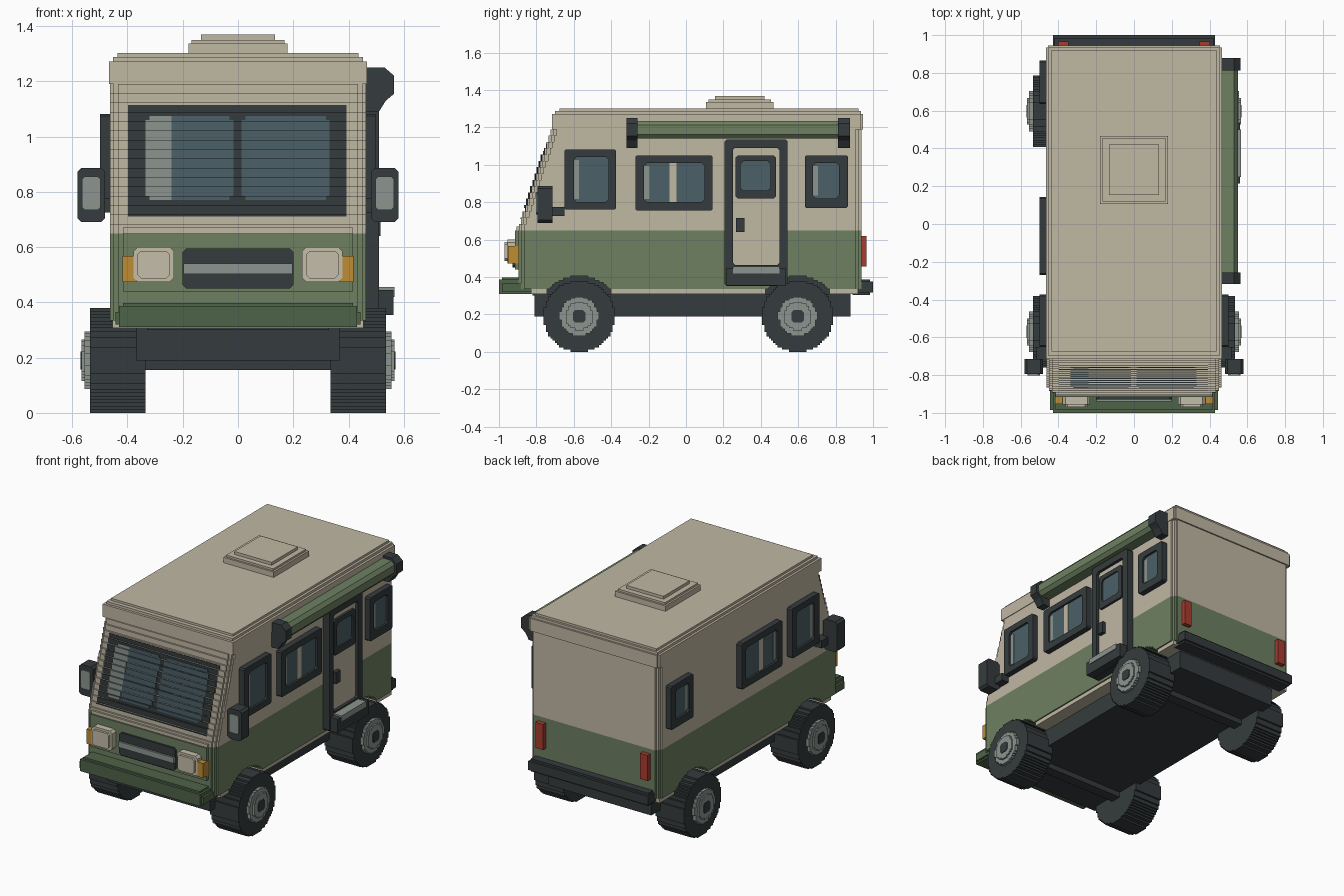
import bpy, bmesh, math

cube = bpy.data.objects.get("Cube")
if cube:
    bpy.data.objects.remove(cube)


def material(name, rgb):
    lin = [((c / 255 + 0.055) / 1.055) ** 2.4 for c in rgb] + [1]
    m = bpy.data.materials.new(name)
    m.use_nodes = True
    m.diffuse_color = lin
    bsdf = m.node_tree.nodes["Principled BSDF"]
    bsdf.inputs["Base Color"].default_value = lin
    bsdf.inputs["Roughness"].default_value = 0.8
    return m


CREAM = material("cream", (192, 184, 164))
GREEN = material("sage green", (109, 128, 97))
DEEP = material("deep green", (79, 99, 72))
DARK = material("charcoal", (53, 59, 61))
GLASS = material("blue glass", (75, 96, 104))
GREY = material("light grey", (140, 149, 143))
AMBER = material("amber", (190, 140, 52))
RED = material("tail red", (168, 60, 46))
LAMP = material("lamp ivory", (196, 189, 168))


def finish(name, bm, mat):
    bmesh.ops.recalc_face_normals(bm, faces=bm.faces)
    me = bpy.data.meshes.new(name)
    bm.to_mesh(me)
    bm.free()
    me.materials.append(mat)
    ob = bpy.data.objects.new(name, me)
    bpy.context.collection.objects.link(ob)
    return ob


def prism(name, pts, a, b, mat, axis="x"):
    """Extrude an outline of (y, z) along x, or of (x, z) along y."""
    clean = []
    for p in pts:
        if not clean or math.dist(p, clean[-1]) > 1e-5:
            clean.append(p)
    if math.dist(clean[0], clean[-1]) < 1e-5:
        clean.pop()
    at = (lambda p, d: (d, p[0], p[1])) if axis == "x" else (lambda p, d: (p[0], d, p[1]))
    bm = bmesh.new()
    lo = [bm.verts.new(at(p, a)) for p in clean]
    hi = [bm.verts.new(at(p, b)) for p in clean]
    bm.faces.new(lo)
    bm.faces.new(hi)
    for i in range(len(clean)):
        j = (i + 1) % len(clean)
        bm.faces.new((lo[i], lo[j], hi[j], hi[i]))
    return finish(name, bm, mat)


def box(name, x0, x1, y0, y1, z0, z1, mat):
    return prism(name, [(y0, z0), (y1, z0), (y1, z1), (y0, z1)], x0, x1, mat)


def chop(y0, y1, z0, z1, c):
    """Rectangle outline with cut corners."""
    return [(y0 + c, z0), (y1 - c, z0), (y1, z0 + c), (y1, z1 - c),
            (y1 - c, z1), (y0 + c, z1), (y0, z1 - c), (y0, z0 + c)]


def ring(name, outer, inner, a, b, mat):
    """Frame between two outlines of equal length, extruded along x."""
    bm = bmesh.new()
    loops = [[bm.verts.new((d, *p)) for p in pts]
             for pts, d in ((outer, a), (outer, b), (inner, b), (inner, a))]
    n = len(outer)
    for k in range(4):
        l, m = loops[k], loops[(k + 1) % 4]
        for i in range(n):
            j = (i + 1) % n
            bm.faces.new((l[i], l[j], m[j], m[i]))
    return finish(name, bm, mat)


V = 0.19 / 16  # block size of the stepped curves


def steps(r, lo):
    """Right half of a stepped disc from height lo up to r."""
    pts, z = [], lo
    while z < r - 1e-6:
        z2 = min(z + V, r)
        w = max(1, round(math.sqrt(max(0, r * r - ((z + z2) / 2) ** 2)) / V)) * V
        pts += [(w, z), (w, z2)]
        z = z2
    return pts


def disc(cy, cz, r):
    half = steps(r, -r)
    return [(cy + w, cz + z) for w, z in half] + [(cy - w, cz + z) for w, z in reversed(half)]


def arch(cy, cz, r, z0):
    half = steps(r, z0 - cz)
    return [(cy - w, cz + z) for w, z in half] + [(cy + w, cz + z) for w, z in reversed(half)]


# Stepped slope of the nose
Z0, Z1, N = 0.65, 1.19, 16
STEP = (Z1 - Z0) / N
WHEELS = (("front", -0.571), ("rear", 0.597))
AXLE_Z, ARCH_R = 0.19, 0.215


def slope(z0, z1, off=0.0):
    pts = []
    for k in range(N):
        a, b = max(z0, Z0 + k * STEP), min(z1, Z0 + (k + 1) * STEP)
        if b - a > 1e-5:
            y = -0.893 + 0.0113 * k + off
            pts += [(y, a), (y, b)]
    return pts


def slope_strip(name, x0, x1, z0, z1, off, mat):
    """Thin stepped plate lying on the nose."""
    pts = slope(z0, z1, -off) + list(reversed(slope(z0, z1, 0.02)))
    return prism(name, pts, x0, x1, mat)


# Body shell: nested layers give the stepped vertical corners
for i, (w, inset) in enumerate(((0.463, 0.03), (0.451, 0.012), (0.435, 0.0))):
    back = 0.937 - inset
    upper = slope(Z0, Z1, inset) + [(back, Z1), (back, Z0)]
    prism(f"upper_body_{i}", upper, -w, w, CREAM)
    lower = [(-0.895 + inset, 0.335)]
    for _, cy in WHEELS:
        lower += arch(cy, AXLE_Z, ARCH_R, 0.335)
    lower += [(back, 0.335), (back, Z0), (-0.895 + inset, Z0)]
    prism(f"lower_body_{i}", lower, -w, w, GREEN)

# Sill strip between the wheel arches
for i, (a, b) in enumerate(((-0.83, -0.742), (-0.40, 0.426), (0.768, 0.92))):
    box(f"sill_{i}", -0.455, 0.455, a, b, 0.308, 0.335, CREAM)

# Roof cap and vent
for i, (w, y0, y1, z1) in enumerate(((0.467, -0.716, 0.935, 1.272), (0.455, -0.716, 0.946, 1.272),
                                     (0.452, -0.70, 0.935, 1.288), (0.436, -0.675, 0.922, 1.302))):
    box(f"roof_cap_{i}", -w, w, y0, y1, 1.19, z1, CREAM)
for i, (w, z1) in enumerate(((0.18, 1.337), (0.168, 1.35), (0.133, 1.369))):
    box(f"roof_vent_{i}", -w, w, 0.287 - w, 0.287 + w, 1.29, z1, CREAM)

# Chassis, wheel wells and axles
box("chassis", -0.368, 0.368, -0.81, 0.88, 0.19, 0.31, DARK)
box("wheel_well_core", -0.33, 0.33, -0.82, 0.86, 0.30, 0.45, DARK)

# Windscreen
slope_strip("windscreen_frame", -0.398, 0.392, 0.71, 1.115, 0.003, DARK)
for side, a, b in (("right", -0.335, -0.016), ("left", 0.013, 0.332)):
    slope_strip(f"windscreen_{side}", a, b, 0.785, 1.06, 0.006, GLASS)
    slope_strip(f"windscreen_{side}_tall", a + 0.014, b - 0.014, 0.77, 1.074, 0.006, GLASS)
slope_strip("windscreen_glint", -0.335, -0.24, 0.785, 1.06, 0.008, GREY)
slope_strip("windscreen_glint_tall", -0.321, -0.24, 0.77, 1.074, 0.008, GREY)

# Front panel, grille and bumpers
box("front_panel", -0.416, 0.416, -0.915, -0.86, 0.44, 0.65, GREEN)
box("front_panel_lip", -0.416, 0.416, -0.905, -0.86, 0.65, 0.67, CREAM)
prism("grille", chop(-0.2, 0.2, 0.45, 0.595, 0.012), -0.928, -0.90, DARK, "y")
box("grille_bar", -0.198, 0.198, -0.94, -0.92, 0.503, 0.54, GREY)
box("front_bumper", -0.43, 0.43, -1.0, -0.83, 0.31, 0.387, DEEP)
box("front_bumper_ends", -0.444, 0.444, -0.985, -0.83, 0.32, 0.365, DEEP)
box("front_bumper_top", -0.416, 0.416, -0.985, -0.84, 0.38, 0.398, DEEP)
box("rear_bumper", -0.43, 0.43, 0.90, 1.0, 0.318, 0.375, DARK)
box("rear_bumper_core", -0.42, 0.42, 0.89, 0.985, 0.305, 0.388, DARK)


def side_window(side, s, label, y0, y1, z0, z1, g):
    """Framed window; g holds the pane edges."""
    ring(f"{label}_window_frame_{side}", chop(y0, y1, z0, z1, 0.008), chop(*g, 0.016),
         s * 0.455, s * 0.50, DARK)
    prism(f"{label}_window_glass_{side}", chop(*g, 0.016), s * 0.455, s * 0.486, GLASS)
    box(f"{label}_window_glint_{side}", s * 0.48, s * 0.488, g[0], g[0] + 0.028,
        g[2] + 0.016, g[3] - 0.016, GREY)


# Parts found on both sides
for side, s in (("left", 1), ("right", -1)):
    side_window(side, s, "front", -0.65, -0.373, 0.76, 1.082, (-0.60, -0.415, 0.80, 1.043))
    side_window(side, s, "middle", -0.27, 0.143, 0.755, 1.05, (-0.224, 0.10, 0.80, 1.01))
    side_window(side, s, "rear", 0.635, 0.866, 0.77, 1.05, (0.678, 0.818, 0.82, 1.01))
    box(f"middle_window_bar_{side}", s * 0.48, s * 0.489, -0.088, -0.05, 0.80, 1.01, CREAM)

    # Lights
    prism(f"headlight_{side}", chop(s * 0.305 - 0.073, s * 0.305 + 0.073, 0.473, 0.60, 0.015),
          -0.955, -0.90, LAMP, "y")
    prism(f"headlight_lens_{side}", chop(s * 0.305 - 0.058, s * 0.305 + 0.058, 0.487, 0.586, 0.012),
          -0.97, -0.94, LAMP, "y")
    box(f"turn_signal_{side}", s * 0.368, s * 0.418, -0.953, -0.885, 0.473, 0.567, AMBER)
    box(f"tail_light_{side}", s * 0.347, s * 0.402, 0.92, 0.966, 0.455, 0.62, RED)

    # Door mirrors
    prism(f"mirror_housing_{side}", chop(s * 0.531 - 0.05, s * 0.531 + 0.05, 0.69, 0.886, 0.014),
          -0.795, -0.715, DARK, "y")
    prism(f"mirror_face_{side}", chop(s * 0.531 - 0.034, s * 0.531 + 0.034, 0.735, 0.855, 0.01),
          -0.802, -0.79, GREY, "y")
    box(f"mirror_arm_{side}", s * 0.45, s * 0.515, -0.73, -0.65, 0.725, 0.775, DARK)

    # Wheels
    for end, cy in WHEELS:
        prism(f"{end}_tyre_{side}", disc(cy, AXLE_Z, 0.19), s * 0.334, s * 0.535, DARK)
        prism(f"{end}_hub_{side}", disc(cy, AXLE_Z, 0.104), s * 0.52, s * 0.555, GREY)
        prism(f"{end}_hub_centre_{side}", disc(cy, AXLE_Z, 0.075), s * 0.54, s * 0.566, GREY)
        prism(f"{end}_hub_cap_{side}", chop(cy - 0.033, cy + 0.033, 0.157, 0.223, 0.012),
              s * 0.55, s * 0.57, DARK)

for end, cy in WHEELS:
    box(f"{end}_axle", -0.34, 0.34, cy - 0.035, cy + 0.035, 0.155, 0.225, DARK)

# Entry door
ring("door_frame", chop(0.206, 0.544, 0.353, 1.134, 0.01), chop(0.25, 0.50, 0.465, 1.09, 0.012),
     0.455, 0.51, DARK)
box("door_panel", 0.455, 0.49, 0.24, 0.51, 0.46, 1.10, CREAM)
pane = chop(0.292, 0.452, 0.862, 1.02, 0.016)
ring("door_window_frame", chop(0.265, 0.48, 0.82, 1.05, 0.012), pane, 0.48, 0.505, DARK)
prism("door_window_glass", pane, 0.48, 0.496, GLASS)
box("door_handle", 0.48, 0.515, 0.267, 0.312, 0.64, 0.716, DARK)

# Entry step
box("entry_step", 0.455, 0.562, 0.215, 0.535, 0.355, 0.445, DARK)
box("entry_step_tread", 0.50, 0.566, 0.25, 0.50, 0.42, 0.455, GREY)

# Rolled awning with end caps
prism("awning_roll", [(0.455, 1.235), (0.53, 1.235), (0.55, 1.212), (0.55, 1.163),
                      (0.53, 1.14), (0.455, 1.14)], -0.27, 0.82, GREEN, "y")
for end, a, b in (("front", -0.318, -0.258), ("rear", 0.813, 0.878)):
    prism(f"awning_cap_{end}", [(0.455, 1.25), (0.53, 1.25), (0.565, 1.22), (0.565, 1.155),
                                (0.535, 1.13), (0.51, 1.09), (0.455, 1.09)], a, b, DARK, "y")
